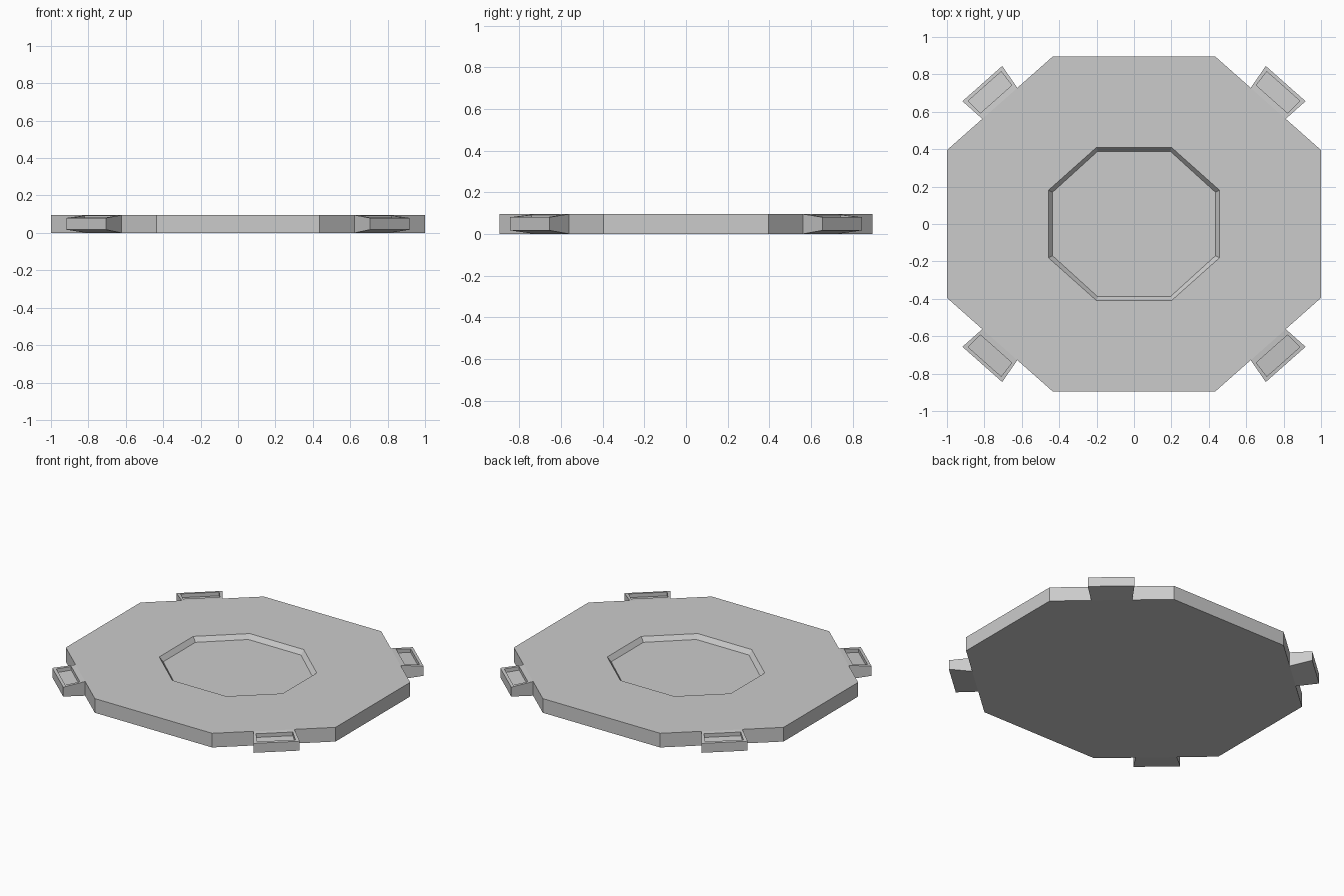
import bpy
from mathutils import Vector

if "Cube" in bpy.data.objects:
    bpy.data.objects.remove(bpy.data.objects["Cube"])


def loft(name, rings, cap_start, cap_end):
    """Skin a list of equal-length rings of points, optionally capping the ends."""
    n = len(rings[0])
    verts = [p for ring in rings for p in ring]
    faces = [(r * n + i, r * n + (i + 1) % n, (r + 1) * n + (i + 1) % n, (r + 1) * n + i)
             for r in range(len(rings) - 1) for i in range(n)]
    if cap_start:
        faces.append(tuple(reversed(range(n))))
    if cap_end:
        faces.append(tuple(range(len(verts) - n, len(verts))))
    mesh = bpy.data.meshes.new(name)
    mesh.from_pydata(verts, [], faces)
    obj = bpy.data.objects.new(name, mesh)
    bpy.context.collection.objects.link(obj)
    return obj


def octagon(x_short, y_long, x_long, y_short, z):
    q = [(x_long, y_short), (x_short, y_long)]
    pts = q + [(-x, y) for x, y in reversed(q)]
    pts += [(-x, -y) for x, y in pts]
    return [(x, y, z) for x, y in pts]


H = 0.095

# Octagonal plate with a shallow bevelled recess
loft("plate", [octagon(0.435, 0.895, 1.0, 0.395, 0),
               octagon(0.435, 0.895, 1.0, 0.395, H),
               octagon(0.20, 0.41, 0.458, 0.18, H),
               octagon(0.195, 0.388, 0.435, 0.17, H - 0.03)], True, True)

# Flared, tapering corner tab with a pocket on top
mid = Vector((0.7175, 0.645, 0))
along = Vector((0.565, -0.5, 0)).normalized()
out = Vector((0.5, 0.565, 0)).normalized()


def tab_ring(v0, w0, z0, v1, w1, z1):
    corners = [(-w0, v0, z0), (w0, v0, z0), (w1, v1, z1), (-w1, v1, z1)]
    return [mid + along * u + out * v + Vector((0, 0, z)) for u, v, z in corners]


def top_z(v):
    return H - 0.015 * v / 0.141


tab = loft("corner_tab", [
    tab_ring(0, 0.125, 0, 0.141, 0.142, 0.017),
    tab_ring(0, 0.125, H, 0.141, 0.142, top_z(0.141)),
    tab_ring(0.03, 0.112, top_z(0.03), 0.122, 0.118, top_z(0.122)),
    tab_ring(0.03, 0.112, top_z(0.03) - 0.025, 0.122, 0.118, top_z(0.122) - 0.025),
], True, True)
mirror = tab.modifiers.new("four_corners", 'MIRROR')
mirror.use_axis = (True, True, False)
mirror.use_mirror_merge = False
